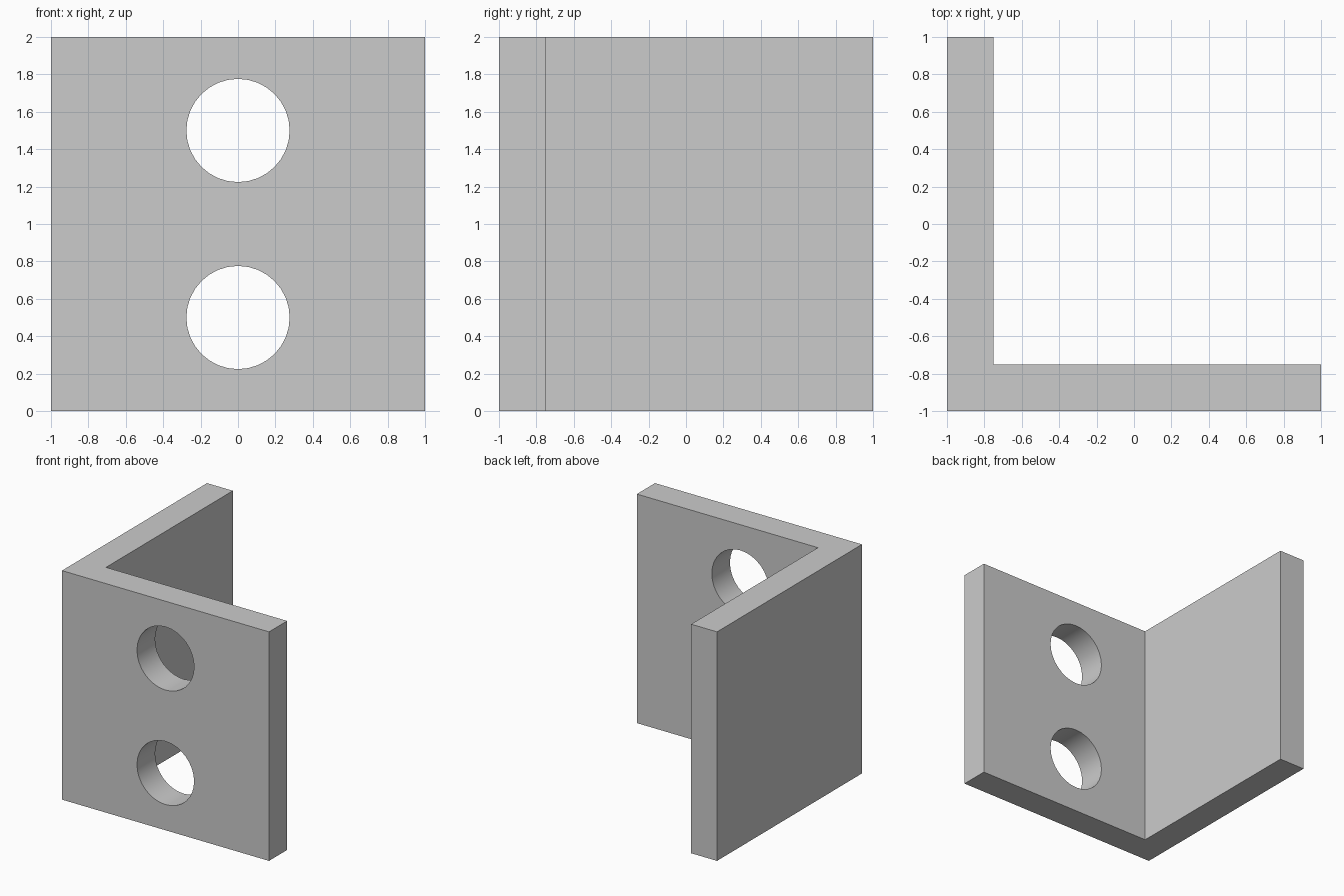
import bpy, bmesh, math

if "Cube" in bpy.data.objects:
    bpy.data.objects.remove(bpy.data.objects["Cube"])

THICK, HOLE_R, SIDES = 0.25, 0.276, 32

# L-shaped bracket: top profile extruded upwards
inner = -1 + THICK
profile = [(-1, -1), (1, -1), (1, inner), (inner, inner), (inner, 1), (-1, 1)]
bm = bmesh.new()
base = bm.faces.new([bm.verts.new((x, y, 0)) for x, y in profile])
ext = bmesh.ops.extrude_face_region(bm, geom=[base])
top = [v for v in ext["geom"] if isinstance(v, bmesh.types.BMVert)]
bmesh.ops.translate(bm, verts=top, vec=(0, 0, 2))
bmesh.ops.recalc_face_normals(bm, faces=bm.faces)
mesh = bpy.data.meshes.new("angle_bracket")
bm.to_mesh(mesh)
bm.free()
bracket = bpy.data.objects.new("angle_bracket", mesh)
bpy.context.collection.objects.link(bracket)


def drill(z):
    """Cut a round hole through the front plate at height z."""
    bpy.ops.mesh.primitive_cylinder_add(
        vertices=SIDES, radius=HOLE_R, depth=THICK * 2,
        location=(0, -1 + THICK / 2, z), rotation=(math.pi / 2, 0, 0))
    cutter = bpy.context.object
    cutter.name = "hole_cutter"
    cutter.hide_render = True
    mod = bracket.modifiers.new("hole", "BOOLEAN")
    mod.operation = "DIFFERENCE"
    mod.solver = "EXACT"
    mod.object = cutter
    bpy.ops.object.select_all(action="DESELECT")
    bracket.select_set(True)
    bpy.context.view_layer.objects.active = bracket
    bpy.ops.object.modifier_apply(modifier=mod.name)
    bpy.data.objects.remove(cutter)


# Two bolt holes
for height in (0.5, 1.5):
    drill(height)

# Smooth hole walls, sharp plate edges
bpy.ops.object.shade_smooth_by_angle(angle=math.radians(30))
